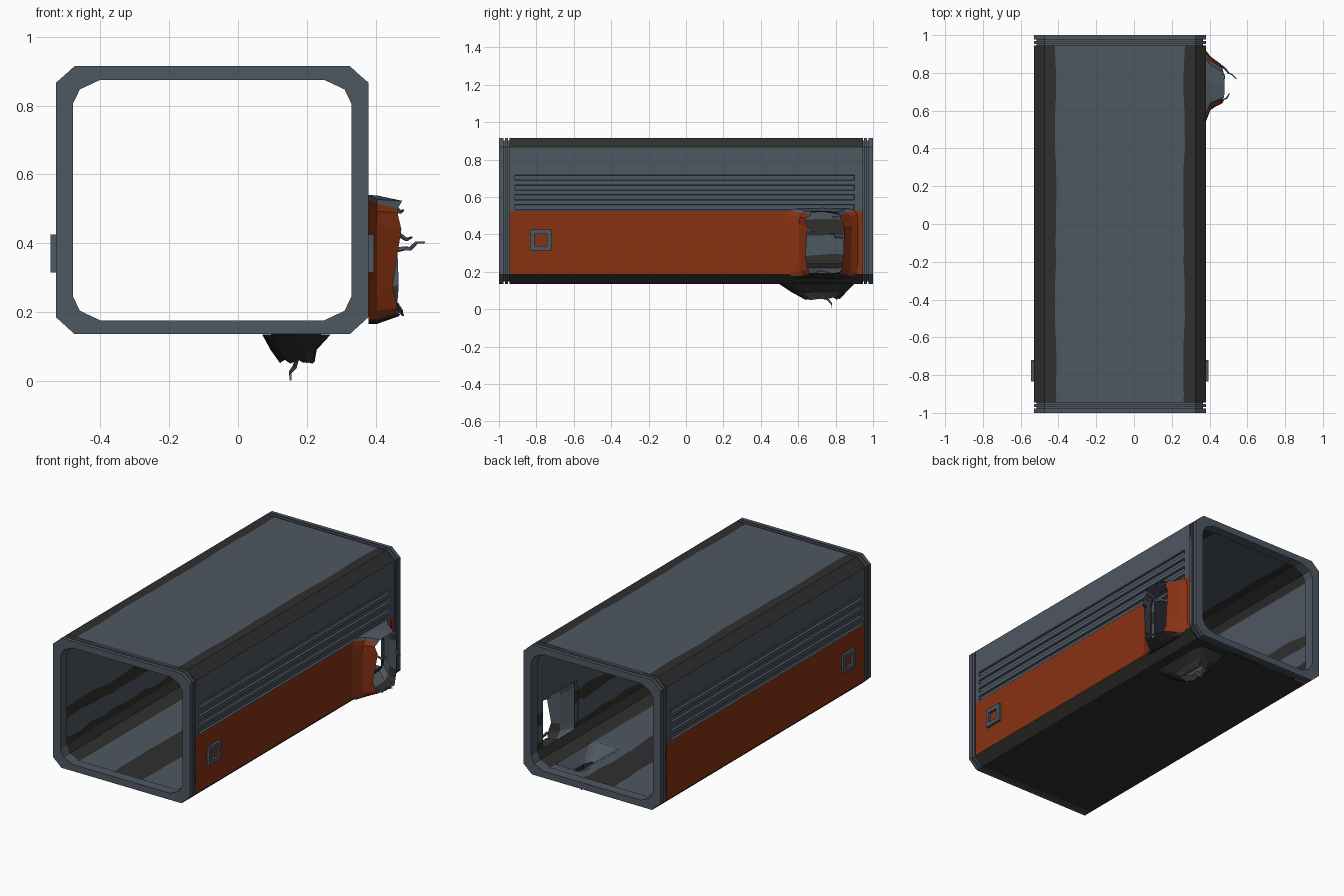
import bpy, bmesh, math, random

if "Cube" in bpy.data.objects:
    bpy.data.objects.remove(bpy.data.objects["Cube"])
random.seed(4)
CX = -0.075  # centre line of the tube


def material(name, c):
    m = bpy.data.materials.new(name)
    m.diffuse_color = (*c, 1)
    m.use_nodes = True
    m.node_tree.nodes["Principled BSDF"].inputs["Base Color"].default_value = m.diffuse_color
    return m


SLATE, DARK, RUST = 0, 1, 2
MATS = [material("slate grey", (0.076, 0.096, 0.121)),
        material("charcoal", (0.029, 0.029, 0.028)),
        material("rust orange", (0.245, 0.032, 0.006))]


def finish(bm, name):
    me = bpy.data.meshes.new(name)
    bm.to_mesh(me)
    bm.free()
    ob = bpy.data.objects.new(name, me)
    for m in MATS:
        me.materials.append(m)
    bpy.context.collection.objects.link(ob)
    return ob


def loft(name, rings, colour, wrap=False, flip=False, hole=None, fix=False):
    """Skin equal-length rings; colour(centre, band) picks the material."""
    bm = bmesh.new()
    vs = [[bm.verts.new(p) for p in r] for r in rings]
    n = len(rings[0])
    for k in range(len(vs) if wrap else len(vs) - 1):
        a, b = vs[k], vs[(k + 1) % len(vs)]
        for i in range(n):
            j = (i + 1) % n
            q = [a[i], a[j], b[j], b[i]]
            c = sum((v.co for v in q), q[0].co * 0) / 4
            if hole and hole(c):
                continue
            f = bm.faces.new(q[::-1] if flip else q)
            f.material_index = colour(c, k)
    if fix:
        bmesh.ops.recalc_face_normals(bm, faces=bm.faces[:])
    return finish(bm, name)


def mirrored(half):
    """Right half of a section (x from centre, z), closed over the left."""
    return [(x, z) for x, z in half] + [(-x, z) for x, z in reversed(half)]


# ---- outer shell: chamfered tube with four pressed grooves per side
def outer_half(depth, wob):
    pts = [(0.165, 0.135), (0.325, 0.135), (0.4, 0.135), (0.455, 0.185), (0.455, 0.525)]
    for i in range(4):
        z = 0.53 + 0.0525 * i
        pts += [(0.455, z), (0.455 - depth, z + 0.003),
                (0.455 - depth, z + 0.027), (0.455, z + 0.03)]
    return pts + [(0.455, 0.866), (0.4, 0.915), (0.34 + wob, 0.915)]


mid = [-0.8 + 0.1 * i for i in range(14)] + [0.52, 0.58, 0.7, 0.8, 0.88]
secs = [(-0.945, 0), (-0.915, 0), (-0.914, 1)] + [(y, 1) for y in mid] + \
       [(0.899, 1), (0.9, 0), (0.945, 0)]


def in_hole(c, z0, z1):
    side = c.x > 0.3 and 0.58 < c.y < 0.88 and z0 < c.z < z1
    floor = c.z < 0.18 and 0.09 < c.x < 0.25 and 0.52 < c.y < 0.88
    return side or floor


def outer_colour(c, k):
    r = abs(c.x - CX)
    if c.z < 0.185 or c.z > 0.87 and r > 0.35:
        return DARK
    if r > 0.44 and c.z < 0.525:
        return RUST
    return SLATE


rings = [[(CX + x, y, z) for x, z in mirrored(outer_half(0.012 * g, random.uniform(-0.005, 0.005)))]
         for y, g in secs]
loft("outer_shell", rings, outer_colour, flip=True, hole=lambda c: in_hole(c, 0.185, 0.525))


# ---- inner lining with dark worn bands
def inner_half():
    w = lambda: random.uniform(-0.012, 0.012)
    return [(0.1 + w(), 0.17), (0.165, 0.17), (0.325, 0.17), (0.39, 0.2), (0.41, 0.245),
            (0.41, 0.29 + w()), (0.41, 0.4 + w()), (0.41, 0.47 + w()), (0.41, 0.53),
            (0.41, 0.805), (0.39, 0.85), (0.325, 0.88), (0.27 + w(), 0.88)]


def inner_colour(c, k):
    r = abs(c.x - CX)
    wall = r > 0.405 and (c.z < 0.3 or 0.4 < c.z < 0.47)
    corner = 0.33 < r < 0.405
    strip = c.z < 0.18 and r < 0.05 or c.z > 0.87 and r > 0.28
    return DARK if wall or corner or strip else SLATE


rings = [[(CX + x, y, z) for x, z in mirrored(inner_half())]
         for y in [-0.96] + mid + [0.96]]
loft("inner_lining", rings, inner_colour, hole=lambda c: in_hole(c, 0.245, 0.53))

# ---- end frames: double flange with grooves, octagonal outside, rounder opening
OPEN = [(0.325, 0.175), (0.385, 0.203), (0.405, 0.245), (0.405, 0.805), (0.385, 0.847), (0.325, 0.875)]


def flange(inset):
    h = [(0.4, 0.135 + inset), (0.4275 - inset / 2, 0.16 + inset / 2), (0.455 - inset, 0.185),
         (0.455 - inset, 0.866), (0.4275 - inset / 2, 0.89 - inset / 2), (0.4, 0.915 - inset)]
    return mirrored(h)


STEPS = [(1, 0), (0.977, 0), (0.977, 0.014), (0.969, 0.014), (0.969, 0),
         (0.953, 0), (0.953, 0.014), (0.94, 0.014)]
for s, name in ((-1, "front_frame"), (1, "back_frame")):
    rings = [[(CX + x, s * y, z) for x, z in flange(d)] for y, d in STEPS]
    rings += [[(CX + x, s * y, z) for x, z in mirrored(OPEN)] for y in (0.94, 1)]
    loft(name, rings, lambda c, k: SLATE, wrap=True, fix=True)


# ---- torn openings: ragged lips bent outwards
def oval(a0, a1, b0, b1, power, jit=0.0, n=18):
    pts = []
    for i in range(n):
        t = 2 * math.pi * (i + 0.5) / n
        c, s = math.cos(t), math.sin(t)
        u = math.copysign(abs(c) ** power, c) * (a1 - a0) / 2 + (a0 + a1) / 2
        v = math.copysign(abs(s) ** power, s) * (b1 - b0) / 2 + (b0 + b1) / 2
        pts.append((u + random.uniform(-jit, jit), v + random.uniform(-jit, jit)))
    return pts


def side_colour(c, k):
    if k > 1:
        return DARK if c.z < 0.27 and k == 2 else SLATE
    return SLATE if c.z > 0.515 else DARK if c.z < 0.185 else RUST


side = [(0.38, oval(0.54, 0.92, 0.165, 0.54, 0.25)),
        (0.405, oval(0.6, 0.885, 0.165, 0.535, 0.35, 0.004)),
        (0.465, oval(0.64, 0.84, 0.18, 0.527, 0.4, 0.012)),
        (0.4, oval(0.622, 0.858, 0.195, 0.515, 0.35, 0.008)),
        (0.334, oval(0.55, 0.91, 0.22, 0.55, 0.25))]
rings = []
for k, (x, pts) in enumerate(side):
    ring = []
    for y, z in pts:
        dx = 0
        if k == 2:  # rim dips in the middle and frays
            dx = -0.03 * max(0, 1 - abs(z - 0.34) / 0.1) + random.uniform(-0.012, 0.015)
        ring.append((x + dx, y, z))
    rings.append(ring)
loft("torn_side_lip", rings, side_colour)

under = [(0.134, oval(0.07, 0.27, 0.5, 0.9, 0.3)),
         (0.09, oval(0.095, 0.228, 0.57, 0.86, 0.6, 0.006)),
         (0.057, oval(0.12, 0.215, 0.63, 0.82, 0.8, 0.008)),
         (0.1, oval(0.12, 0.215, 0.62, 0.83, 0.7, 0.006)),
         (0.171, oval(0.07, 0.27, 0.5, 0.9, 0.3))]
rings = [[(x, y, z + (random.uniform(-0.008, 0.008) if k == 2 else 0)) for x, y in pts]
         for k, (z, pts) in enumerate(under)]
loft("burst_floor_lip", rings, lambda c, k: DARK if k < 3 else SLATE, flip=True)


# ---- frayed metal strands on the torn edges
def strand(name, pts, r=0.006):
    rings = []
    for k, (x, y, z) in enumerate(pts):
        q = r * (1 - 0.6 * k / (len(pts) - 1))
        rings.append([(x + q * a, y + q * b, z + q * c) for a, b, c in
                      ((1, 0.5, 1), (-1, 0.5, 1), (-1, -0.5, -1), (1, -0.5, -1))])
    loft(name, rings, lambda c, k: SLATE, fix=True)


strand("strand_back", [(0.46, 0.84, 0.38), (0.485, 0.82, 0.385), (0.5, 0.8, 0.383),
                       (0.52, 0.79, 0.402), (0.541, 0.77, 0.402)])
strand("strand_front", [(0.455, 0.645, 0.43), (0.475, 0.66, 0.42), (0.49, 0.665, 0.41), (0.505, 0.69, 0.417)])
strand("strand_low", [(0.46, 0.66, 0.22), (0.475, 0.69, 0.2), (0.47, 0.73, 0.205), (0.48, 0.78, 0.19)])
strand("strand_high", [(0.46, 0.83, 0.5), (0.47, 0.8, 0.49), (0.48, 0.78, 0.495)])
strand("strand_under", [(0.17, 0.75, 0.062), (0.165, 0.77, 0.04), (0.152, 0.78, 0.025), (0.153, 0.775, 0.003)])

# ---- plain rectangular latch frame on each side
for s, name in ((1, "right_latch"), (-1, "left_latch")):
    rings = []
    for x, d in ((0.45, 0), (0.47, 0), (0.47, 0.024), (0.45, 0.024)):
        y0, y1, z0, z1 = -0.835 + d, -0.72 - d, 0.315 + d, 0.425 - d
        rings.append([(CX + s * x, y, z) for y, z in ((y0, z0), (y1, z0), (y1, z1), (y0, z1))])
    loft(name, rings, lambda c, k: SLATE, wrap=True, fix=True)
